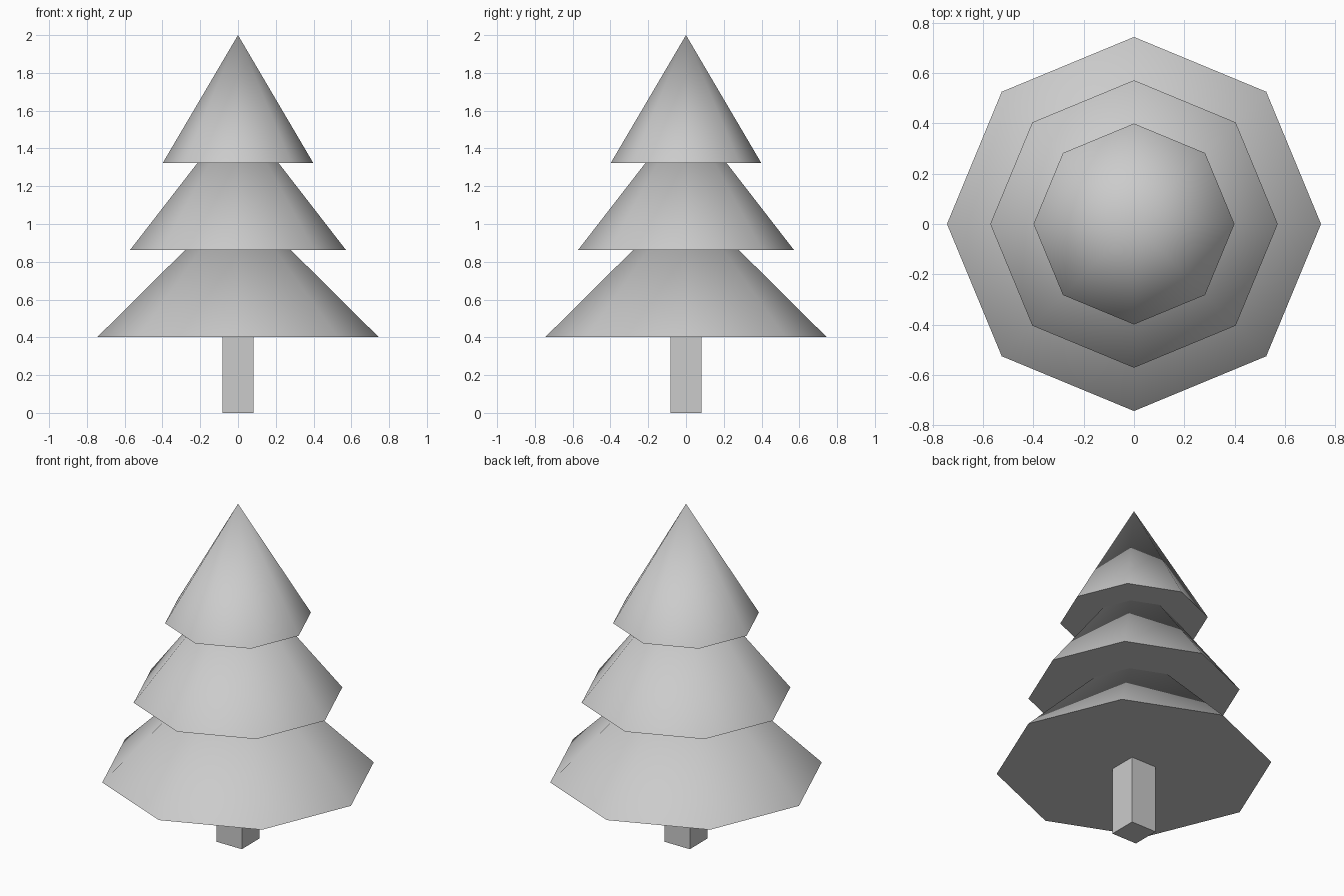
import bpy
import math

if "Cube" in bpy.data.objects:
    bpy.data.objects.remove(bpy.data.objects["Cube"], do_unlink=True)

# One plain grey for the whole tree
grey = bpy.data.materials.new("light_grey")
grey.use_nodes = True
colour = (0.6, 0.6, 0.6, 1)
grey.diffuse_color = colour
grey.node_tree.nodes["Principled BSDF"].inputs["Base Color"].default_value = colour


def finish(name):
    obj = bpy.context.object
    obj.name = name
    obj.data.materials.append(grey)
    return obj


def foliage(name, radius, base, tip):
    """Eight-sided cone with its corners on the axes and a sharp rim."""
    bpy.ops.mesh.primitive_cone_add(
        vertices=8, radius1=radius, radius2=0, depth=tip - base,
        location=(0, 0, (base + tip) / 2))
    finish(name)
    bpy.ops.object.shade_smooth_by_angle(angle=math.radians(60))


# Square trunk
TRUNK_WIDTH, TRUNK_HEIGHT = 0.165, 0.403
bpy.ops.mesh.primitive_cube_add(size=1, location=(0, 0, TRUNK_HEIGHT / 2))
trunk = finish("trunk")
trunk.scale = (TRUNK_WIDTH, TRUNK_WIDTH, TRUNK_HEIGHT)
bpy.ops.object.transform_apply(location=False, rotation=False, scale=True)

# Three overlapping tiers of foliage
foliage("lower_foliage", 0.743, 0.403, 1.14)
foliage("middle_foliage", 0.571, 0.863, 1.6)
foliage("upper_foliage", 0.399, 1.322, 2.0)
